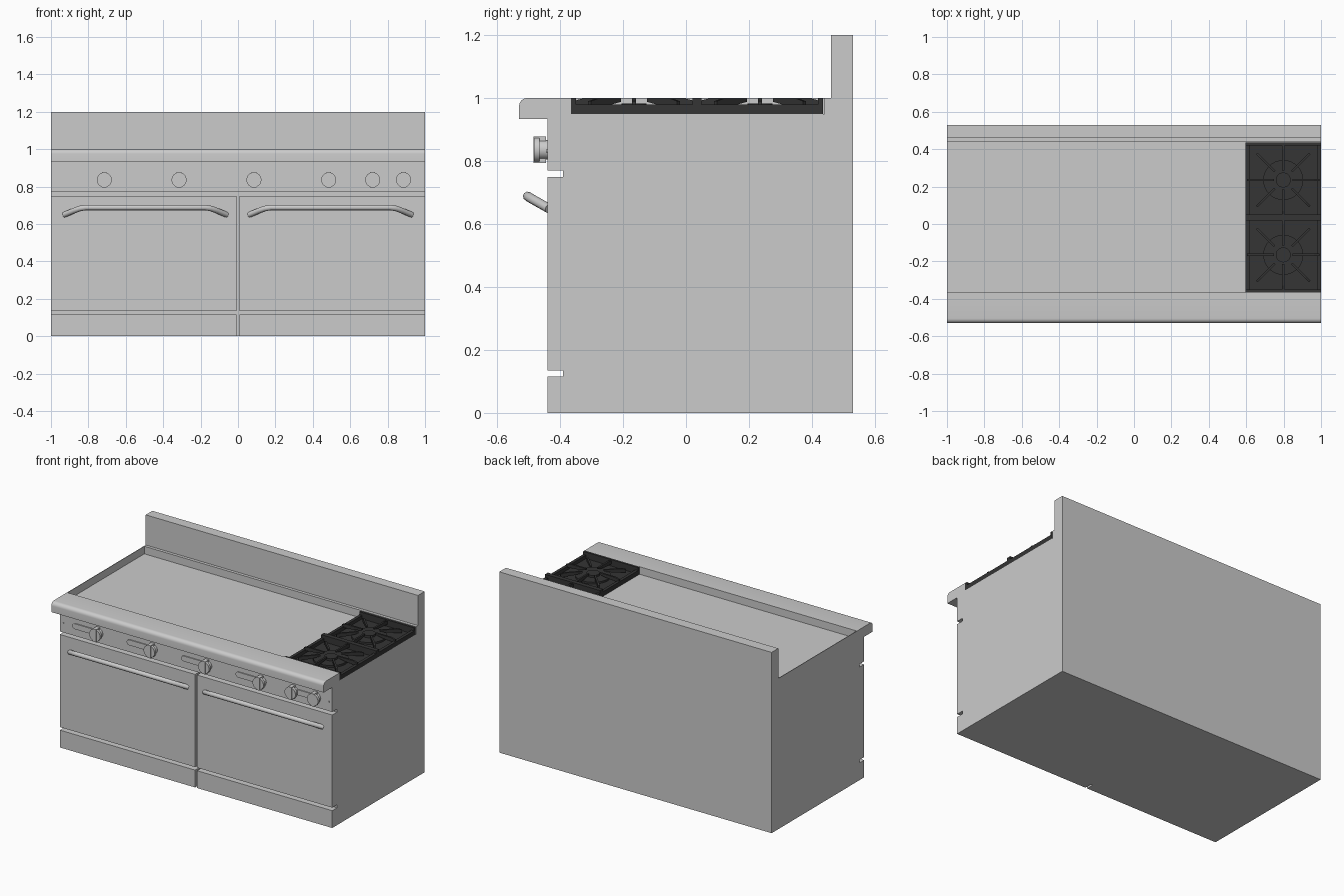
import bpy, bmesh
from math import pi, sin, cos
from mathutils import Matrix

if "Cube" in bpy.data.objects:
    bpy.data.objects.remove(bpy.data.objects["Cube"])

dark = bpy.data.materials.new("dark_iron")
dark.diffuse_color = (0.035, 0.035, 0.035, 1)
dark.use_nodes = True
dark.node_tree.nodes["Principled BSDF"].inputs["Base Color"].default_value = dark.diffuse_color


def finish(name, bm, mat=None, smooth=False):
    bmesh.ops.recalc_face_normals(bm, faces=bm.faces)
    me = bpy.data.meshes.new(name)
    bm.to_mesh(me)
    bm.free()
    ob = bpy.data.objects.new(name, me)
    bpy.context.collection.objects.link(ob)
    if mat:
        me.materials.append(mat)
    if smooth:
        bpy.ops.object.select_all(action='DESELECT')
        ob.select_set(True)
        bpy.context.view_layer.objects.active = ob
        bpy.ops.object.shade_smooth_by_angle(angle=0.6)
    return ob


def add_box(bm, x0, x1, y0, y1, z0, z1, m=Matrix()):
    c = Matrix.Translation(((x0 + x1) / 2, (y0 + y1) / 2, (z0 + z1) / 2))
    s = Matrix.Diagonal((x1 - x0, y1 - y0, z1 - z0, 1))
    bmesh.ops.create_cube(bm, size=1, matrix=m @ c @ s)


def box(name, *dims, mat=None):
    bm = bmesh.new()
    add_box(bm, *dims)
    return finish(name, bm, mat)


def add_prism(bm, pts, offset):
    f = bm.faces.new([bm.verts.new(p) for p in pts])
    r = bmesh.ops.extrude_face_region(bm, geom=[f])
    vs = [v for v in r["geom"] if isinstance(v, bmesh.types.BMVert)]
    bmesh.ops.translate(bm, verts=vs, vec=offset)


def add_cyl(bm, r, depth, loc, axis='Z', seg=32):
    rot = Matrix.Rotation(pi / 2, 4, 'X') if axis == 'Y' else Matrix()
    bmesh.ops.create_cone(bm, cap_ends=True, segments=seg, radius1=r, radius2=r,
                          depth=depth, matrix=Matrix.Translation(loc) @ rot)


# Body with backsplash and recessed griddle, as one side profile
bm = bmesh.new()
prof = [(-.39, 0), (.53, 0), (.53, 1.2), (.46, 1.2), (.46, 1), (.44, 1),
        (.44, .95), (-.365, .95), (-.365, 1), (-.39, 1)]
add_prism(bm, [(-1, y, z) for y, z in prof], (2, 0, 0))
finish("body", bm)
box("griddle_side_wall", -1, -.996, -.365, .44, .95, 1)

# Control panel with rounded front rail
bm = bmesh.new()
arc = [(-.505 - .025 * sin(a), .975 + .025 * cos(a)) for a in [pi / 2 * (1 - i / 6) for i in range(7)]]
prof = [(-.39, .77), (-.44, .77), (-.44, .933), (-.53, .933)] + arc + [(-.39, 1)]
add_prism(bm, [(-1, y, z) for y, z in prof], (2, 0, 0))
finish("control_panel", bm, smooth=True)

# Doors, kick plates and handles
for s, side in ((-1, "left"), (1, "right")):
    a, b = sorted((s * .007, s))
    box(side + "_door", a, b, -.44, -.39, .135, .75)
    box(side + "_kick_plate", a, b, -.44, -.39, 0, .115)
    cu = bpy.data.curves.new(side + "_handle", 'CURVE')
    cu.dimensions = '3D'
    cu.bevel_depth = .015
    cu.bevel_resolution = 3
    cu.use_fill_caps = True
    path = [(-.435, -.435, .649), (-.38, -.476, .672), (-.35, -.495, .683), (-.32, -.503, .688)]
    path += [(-x, y, z) for x, y, z in reversed(path)]
    sp = cu.splines.new('POLY')
    sp.points.add(len(path) - 1)
    for p, (x, y, z) in zip(sp.points, path):
        p.co = (x + s * .495, y, z, 1)
    ob = bpy.data.objects.new(side + "_handle", cu)
    bpy.context.collection.objects.link(ob)
    sp.use_smooth = True
    # Panel screw
    bm = bmesh.new()
    add_cyl(bm, .005, .006, (s * .975, -.441, .832), 'Y', 12)
    finish(side + "_screw", bm)

# Knobs: skirt, lobed hub and grip
ZK = .836
for i, x in enumerate((-.715, -.315, .085, .485, .885, .72)):
    bm = bmesh.new()
    add_cyl(bm, .031, .03, (x, -.452, ZK), 'Y')
    add_cyl(bm, .04, .018, (x, -.474, ZK), 'Y')
    add_box(bm, x - .013, x + .013, -.485, -.445, ZK - .042, ZK + .042)
    finish(f"knob_{i + 1}", bm, smooth=True)

# Slotted indicator plates behind the knobs
for i, (x0, x1) in enumerate(((-.905, -.715), (-.505, -.315), (-.105, .085), (.295, .485), (.72, .885))):
    bm = bmesh.new()
    r = .018
    pts = [(x0 + r - r * sin(t), -.438, ZK + r * cos(t)) for t in [pi * k / 8 for k in range(9)]]
    pts += [(x1, -.438, ZK - r), (x1, -.438, ZK + r)]
    add_prism(bm, pts, (0, -.009, 0))
    finish(f"indicator_plate_{i + 1}", bm)

# Two open burners: tray, grate frame, fingers and burner
for name, cy in (("front", -.165), ("back", .235)):
    x0, x1, y0, y1 = .597, 1, cy - .2, cy + .2
    cx = .798
    bm = bmesh.new()
    add_box(bm, x0, x1, y0, y1, .95, .957)
    for a, b in ((x0, x0 + .02), (x1 - .02, x1)):
        add_box(bm, a, b, y0, y1, .95, .98)
    for a, b in ((y0, y0 + .015), (y1 - .015, y1)):
        add_box(bm, x0, x1, a, b, .95, 1)
    finish(name + "_burner_tray", bm, dark)

    bm = bmesh.new()
    for k in range(8):
        diag = k % 2
        m = Matrix.Translation((cx, cy, 0)) @ Matrix.Rotation(k * pi / 4, 4, 'Z')
        r0, r1 = (.065, .2) if diag else (.05, .195)
        prof = [(r0, .998), (r0, .988), (r0 + .05, .978), (r1, .97), (r1, .99), (r1 - .03, .998)]
        add_prism(bm, [m @ Matrix.Translation((r, -.006, z)).translation for r, z in prof],
                  m.to_3x3() @ Matrix.Translation((0, .012, 0)).translation)
    finish(name + "_grate_fingers", bm, dark)

    bm = bmesh.new()
    add_cyl(bm, .107, .014, (cx, cy, .962))
    add_cyl(bm, .04, .016, (cx, cy, .975))
    finish(name + "_burner_head", bm, dark, True)
